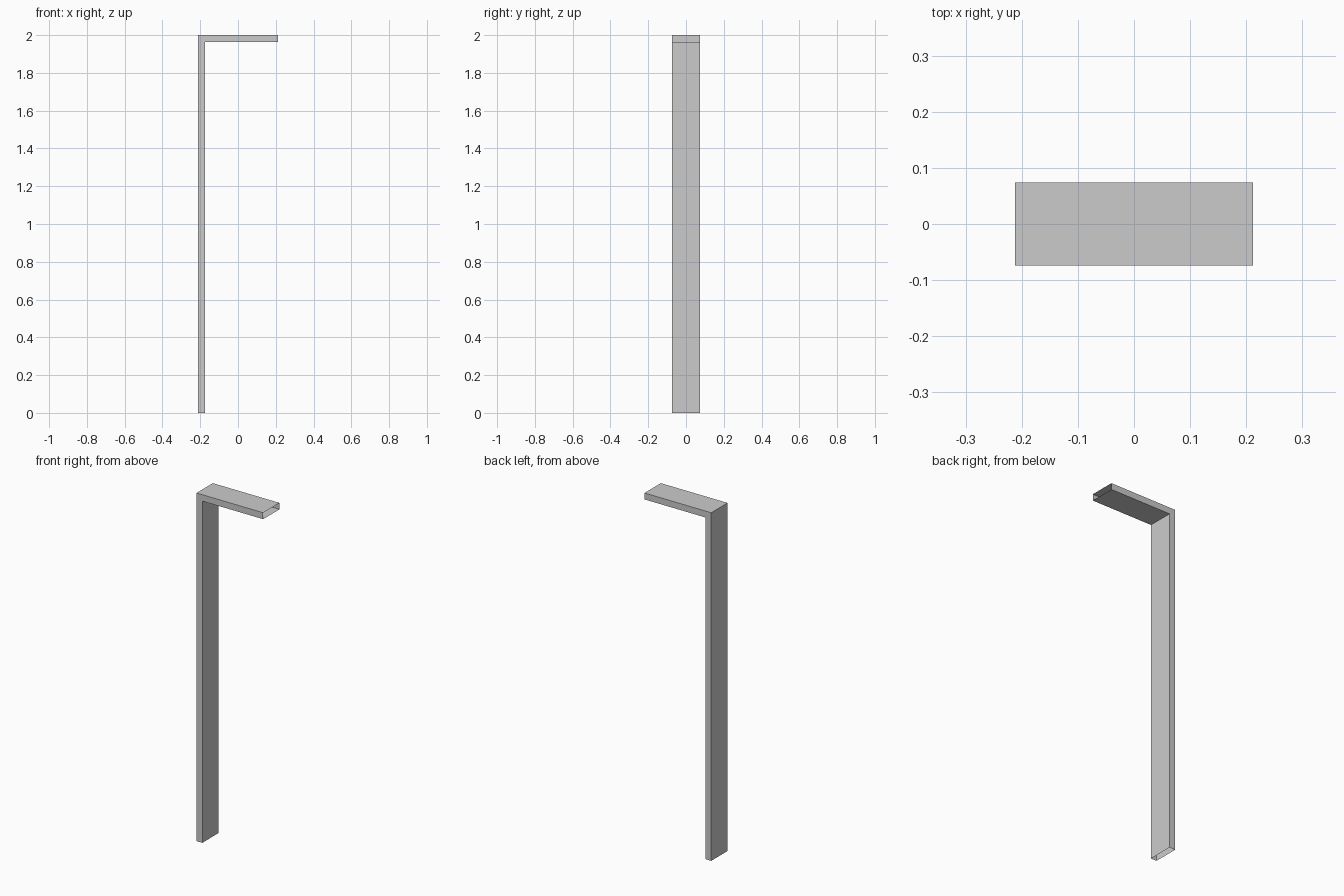
import bpy
import bmesh

if "Cube" in bpy.data.objects:
    bpy.data.objects.remove(bpy.data.objects["Cube"])

HALF_X, HALF_Y, HEIGHT, THICK = 0.212, 0.074, 2.0, 0.037

# Mitred path stations: outer and inner corner (x, z) of the bent tube
stations = [
    ((-HALF_X, 0), (-HALF_X + THICK, 0)),
    ((-HALF_X, HEIGHT), (-HALF_X + THICK, HEIGHT - THICK)),
    ((HALF_X, HEIGHT), (HALF_X, HEIGHT - THICK)),
]

# Flat rectangular tube, swept through the corner and open at both ends
bm = bmesh.new()
rings = []
for (ox, oz), (ix, iz) in stations:
    corners = [(ox, -HALF_Y, oz), (ix, -HALF_Y, iz), (ix, HALF_Y, iz), (ox, HALF_Y, oz)]
    rings.append([bm.verts.new(c) for c in corners])
for a, b in zip(rings, rings[1:]):
    for i in range(4):
        j = (i + 1) % 4
        bm.faces.new((a[i], a[j], b[j], b[i]))

# Join the side panels into one L-shaped face each
mitres = [e for e in bm.edges
          if len(e.link_faces) == 2
          and e.link_faces[0].calc_area() > 0
          and abs(e.verts[0].co.y - e.verts[1].co.y) < 1e-6
          and abs(e.verts[0].co.x - e.verts[1].co.x) > 1e-4
          and abs(e.verts[0].co.z - e.verts[1].co.z) > 1e-4]
bmesh.ops.dissolve_edges(bm, edges=mitres, use_verts=False)
bm.normal_update()

mesh = bpy.data.meshes.new("bent_post")
bm.to_mesh(mesh)
bm.free()
post = bpy.data.objects.new("bent_post", mesh)
bpy.context.collection.objects.link(post)
